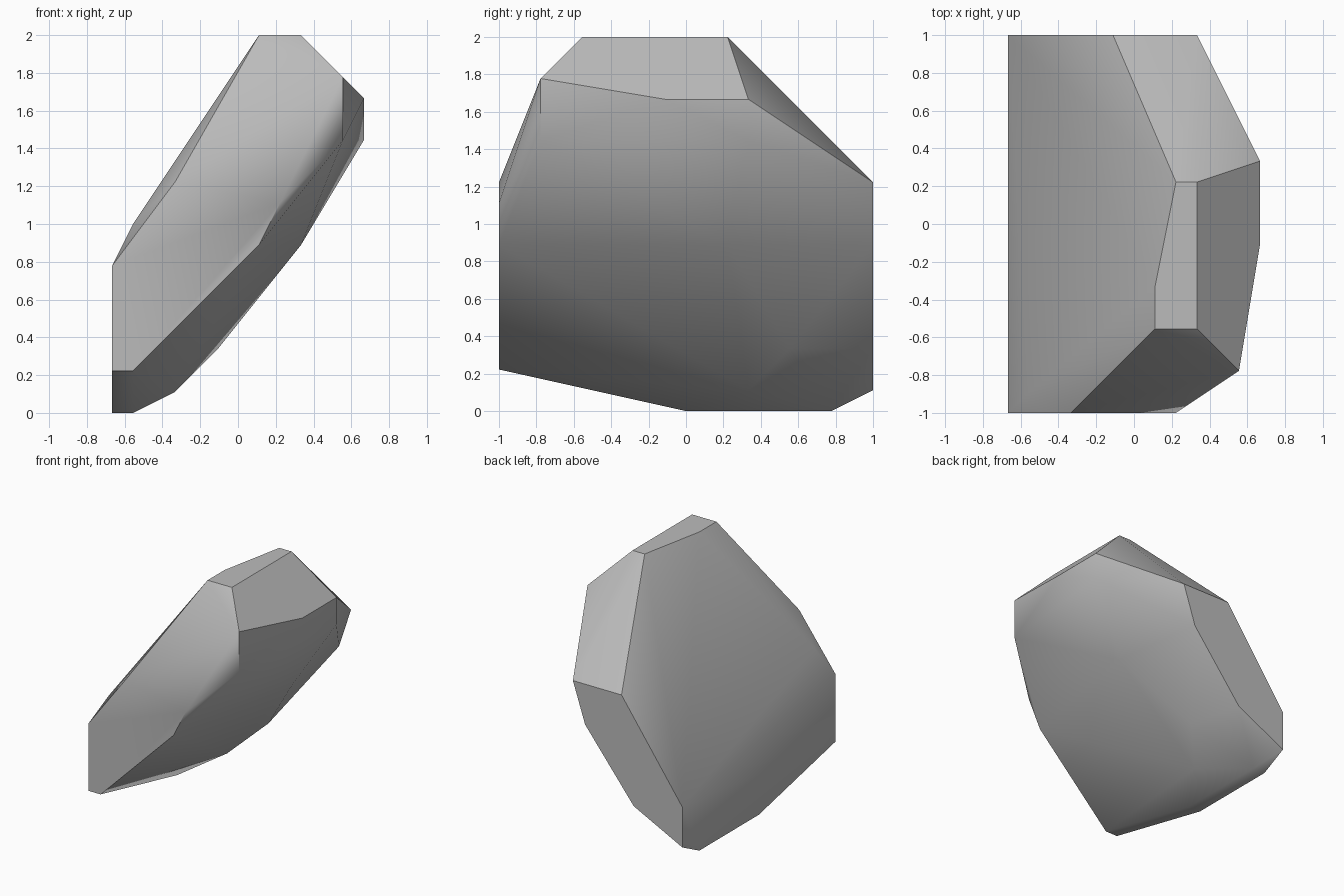
import bpy
import bmesh
import math

# Remove the default cube
default = bpy.data.objects.get("Cube")
if default:
    bpy.data.objects.remove(default, do_unlink=True)

UNIT = 1 / 9  # the stone is cut on a regular grid


def facet(axis, level, outline):
    """Lift a flat outline onto the plane where the given axis equals level."""
    points = []
    for pair in outline:
        point = list(pair)
        point.insert("xyz".index(axis), level)
        points.append(point)
    return points


# Flat facets that bound the stone
front = facet("y", -9, [(-6, 7), (-3, 11), (2, 10), (1, 8), (-5, 2), (-6, 2)])
back = facet("y", 9, [(-6, 4), (-6, 1), (-2, 3), (2, 8), (3, 11), (-1, 11)])
crown = facet("z", 18, [(2, 2), (3, 2), (3, -5), (1, -5), (1, -3)])
foot = facet("z", 0, [(-6, 0), (-6, 7), (-5, 7), (-5, 0)])
shoulder = facet("x", 6, [(-1, 15), (3, 15), (3, 13)])

# Corners between the facets: front left edge, front right chip, rounded belly
corners = [(5, -7, 16), (5, -7, 13), (-5, -8, 9)]
belly = [(3, 2, 8), (-1, 5, 3), (-3, 3, 1)]

# Wrap one convex skin around all facets
bm = bmesh.new()
for point in front + back + crown + foot + shoulder + corners + belly:
    bm.verts.new([value * UNIT for value in point])
bmesh.ops.convex_hull(bm, input=bm.verts[:])
bmesh.ops.dissolve_limit(bm, angle_limit=math.radians(0.5),
                         verts=bm.verts[:], edges=bm.edges[:])
bmesh.ops.recalc_face_normals(bm, faces=bm.faces[:])

mesh = bpy.data.meshes.new("rock")
bm.to_mesh(mesh)
bm.free()
rock = bpy.data.objects.new("rock", mesh)
bpy.context.collection.objects.link(rock)

# Plain grey stone
stone = bpy.data.materials.new("grey stone")
stone.use_nodes = True
colour = (0.5, 0.5, 0.5, 1)
stone.diffuse_color = colour
for node in stone.node_tree.nodes:
    if node.type == "BSDF_PRINCIPLED":
        node.inputs["Base Color"].default_value = colour
mesh.materials.append(stone)

# Soften shallow creases, keep the strong edges crisp
bpy.ops.object.select_all(action="DESELECT")
rock.select_set(True)
bpy.context.view_layer.objects.active = rock
bpy.ops.object.shade_smooth_by_angle(angle=math.radians(40))
